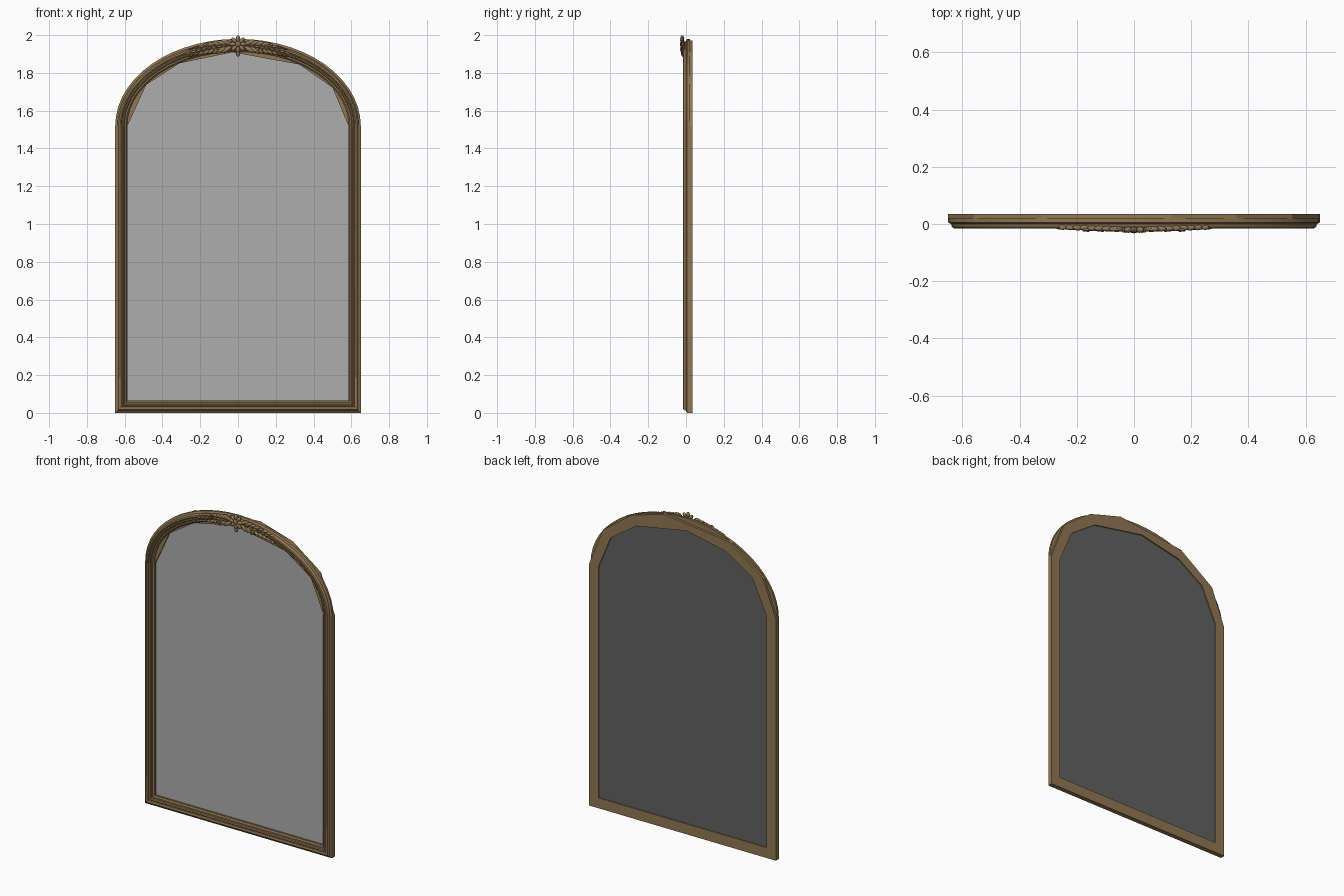
import bpy, bmesh, math
from mathutils import Matrix, Vector

old = bpy.data.objects.get("Cube")
if old:
    bpy.data.objects.remove(old, do_unlink=True)


def material(name, rgb):
    m = bpy.data.materials.new(name)
    m.use_nodes = True
    m.diffuse_color = (*rgb, 1)
    m.node_tree.nodes["Principled BSDF"].inputs["Base Color"].default_value = (*rgb, 1)
    return m


GOLD = material("antique gold", (0.28, 0.185, 0.085))
GLASS = material("mirror grey", (0.42, 0.42, 0.42))
BACK = material("dark backing grey", (0.12, 0.12, 0.12))

SPRING = 1.52   # height where the arch starts
STEPS = 28
SMOOTH = [math.cos(math.pi * i / STEPS) for i in range(STEPS + 1)]


def finish(name, bm, mat, smooth=None):
    bmesh.ops.recalc_face_normals(bm, faces=bm.faces[:])
    mesh = bpy.data.meshes.new(name)
    bm.to_mesh(mesh)
    bm.free()
    mesh.materials.append(mat)
    ob = bpy.data.objects.new(name, mesh)
    bpy.context.collection.objects.link(ob)
    if smooth:
        bpy.ops.object.select_all(action="DESELECT")
        ob.select_set(True)
        bpy.context.view_layer.objects.active = ob
        bpy.ops.object.shade_smooth_by_angle(angle=math.radians(smooth))
    return ob


def outline(inset, y, fractions=SMOOTH):
    """Arched outline, moved inwards by inset."""
    w, rise = 0.65 - inset, 0.46 - 1.08 * inset
    pts = [(-w, y, inset), (w, y, inset)]
    for f in fractions:
        pts.append((f * w, y, SPRING + rise * math.sqrt(max(0, 1 - f * f))))
    return pts


def ring(name, loops, mat, smooth=None):
    """Closed frame: joins each outline to the next, the last to the first."""
    bm = bmesh.new()
    rows = [[bm.verts.new(p) for p in loop] for loop in loops]
    n = len(rows[0])
    for a, b in zip(rows, rows[1:] + rows[:1]):
        for i in range(n):
            j = (i + 1) % n
            bm.faces.new((a[i], a[j], b[j], b[i]))
    return finish(name, bm, mat, smooth)


def panel(name, inset, y0, y1, mat):
    bm = bmesh.new()
    face = bm.faces.new([bm.verts.new(p) for p in outline(inset, y0)])
    ext = bmesh.ops.extrude_face_region(bm, geom=[face], use_keep_orig=True)
    verts = [v for v in ext["geom"] if isinstance(v, bmesh.types.BMVert)]
    bmesh.ops.translate(bm, verts=verts, vec=(0, y1 - y0, 0))
    return finish(name, bm, mat)


# Back board with a coarse, slightly uneven arch
outer = [1, 0.85, 0.55, 0.2, -0.5, -0.86, -1]
inner = [1, 0.855, 0.555, -0.05, -0.53, -0.83, -1]
ring("back_board", [outline(0, 0.01, outer), outline(0, 0.035, outer),
                    outline(0.065, 0.035, inner), outline(0.065, 0.01, inner)], GOLD)

# Stepped front moulding: inset and depth of each ridge
profile = [(0, 0.02), (0, 0.006), (0.011, 0), (0.013, -0.008), (0.018, -0.014),
           (0.026, -0.016), (0.032, -0.013), (0.034, -0.007), (0.039, -0.011),
           (0.045, -0.008), (0.048, -0.001), (0.056, -0.001), (0.063, 0.006),
           (0.063, 0.02)]
ring("front_moulding", [outline(d, y) for d, y in profile], GOLD, 25)

# Mirror and its backing
panel("mirror_glass", 0.06, 0.018, 0.023, GLASS)
panel("mirror_backing", 0.06, 0.023, 0.028, BACK)


# Carved crest
def arch_point(x, inset):
    w, rise = 0.65 - inset, 0.46 - 1.08 * inset
    root = math.sqrt(1 - (x / w) ** 2)
    return SPRING + rise * root, math.atan2(-rise * x / w ** 2, root)


def blob(bm, x, y, z, size, turn=0):
    """Flattened leaf or bead; turn is counter-clockwise from the front."""
    m = (Matrix.Translation((x, y, z)) @ Matrix.Rotation(-turn, 4, "Y")
         @ Matrix.Diagonal((*size, 1)))
    bmesh.ops.create_uvsphere(bm, u_segments=10, v_segments=6, radius=1, matrix=m)


def scroll(name, x, z, radius, spin, start):
    """Spiral tendril."""
    curve = bpy.data.curves.new(name, "CURVE")
    curve.dimensions = "3D"
    curve.bevel_depth = 0.0055
    curve.bevel_resolution = 1
    curve.use_fill_caps = True
    line = curve.splines.new("POLY")
    count = 18
    line.points.add(count - 1)
    for i, p in enumerate(line.points):
        t = i / (count - 1)
        a = start + spin * t * math.tau * 1.2
        r = radius * (1 - 0.75 * t)
        p.co = (x + r * math.cos(a), -0.018 - 0.007 * t, z + r * math.sin(a), 1)
        p.radius = 1 - 0.4 * t
    curve.materials.append(GOLD)
    ob = bpy.data.objects.new(name, curve)
    bpy.context.collection.objects.link(ob)


# Central rosette
bm = bmesh.new()
for i in range(8):
    a = math.tau * i / 8
    blob(bm, 0.028 * math.cos(a), -0.02, 1.952 + 0.028 * math.sin(a),
         (0.02, 0.011, 0.011), a)
blob(bm, 0, -0.02, 1.952, (0.016, 0.013, 0.016))
blob(bm, 0, -0.016, 1.905, (0.012, 0.011, 0.02))
finish("crest_rosette", bm, GOLD, 40)

# Leaves and tendrils on each side, shrinking along the arch
for side, s in (("left", 1), ("right", -1)):
    bm = bmesh.new()
    for i in range(8):
        x = 0.06 + 0.027 * i
        fade = 1 - i / 10
        for inset, tilt in ((0.016, 0.5), (0.05, -0.5)):
            z, slope = arch_point(x, inset)
            blob(bm, s * x, -0.018 + 0.001 * i, z,
                 (0.026 * fade + 0.006, 0.01, 0.009 * fade + 0.003),
                 s * (slope + tilt * fade))
        z, slope = arch_point(x + 0.013, 0.033)
        blob(bm, s * (x + 0.013), -0.018 + 0.001 * i, z,
             (0.014, 0.008, 0.006), s * slope)
    finish(side + "_crest_leaves", bm, GOLD, 40)
    for k, (x, inset, r) in enumerate(((0.065, 0.022, 0.022), (0.115, 0.048, 0.02),
                                       (0.165, 0.022, 0.018))):
        z, slope = arch_point(x, inset)
        spin = s if k % 2 else -s
        scroll(f"{side}_tendril_{k + 1}", s * x, z, r, spin,
               math.pi if s > 0 else 0)
